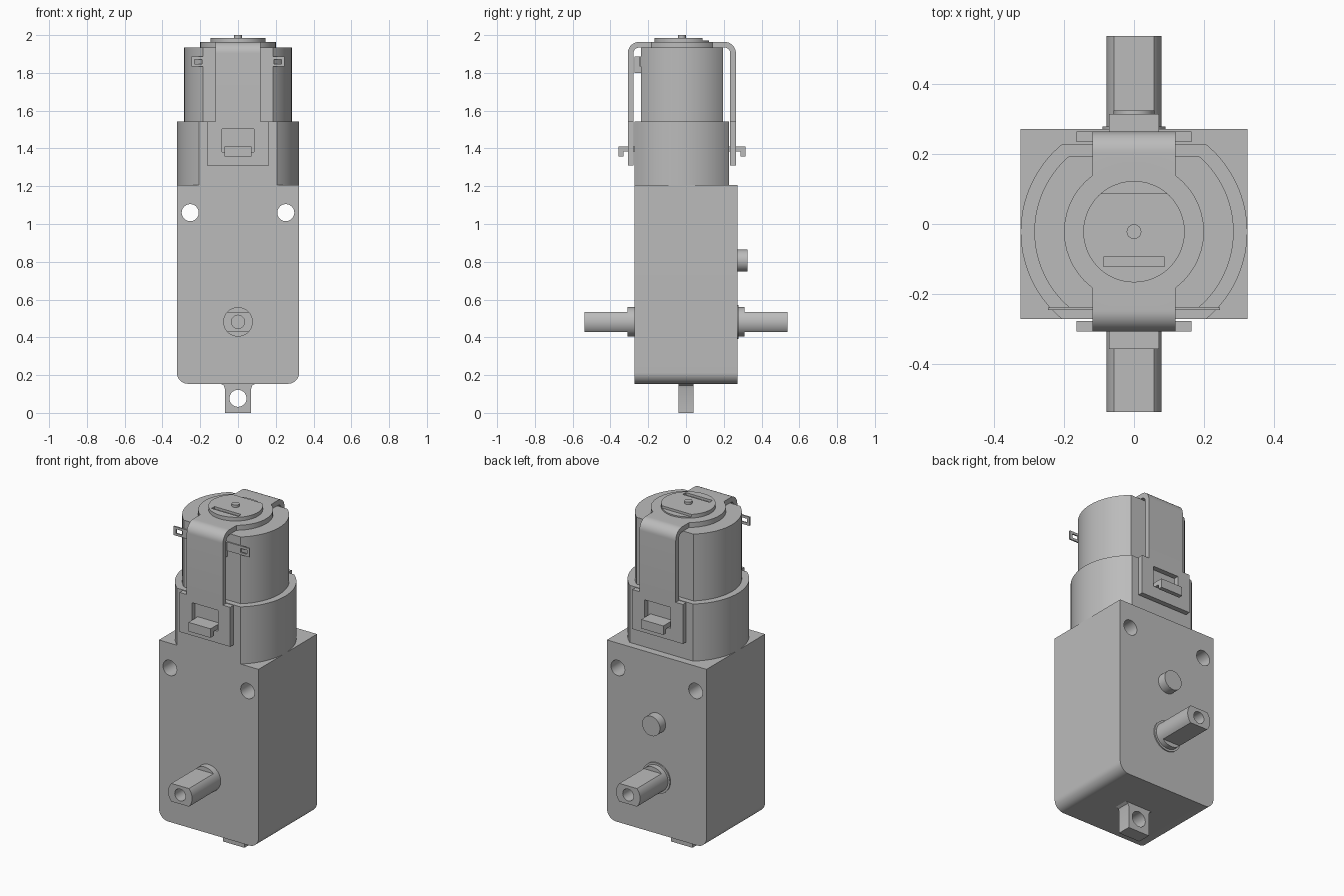
import bpy, bmesh, math

if "Cube" in bpy.data.objects:
    bpy.data.objects.remove(bpy.data.objects["Cube"])

grey = bpy.data.materials.new("plain grey")
grey.use_nodes = True
grey.diffuse_color = (0.5, 0.5, 0.5, 1)
grey.node_tree.nodes["Principled BSDF"].inputs["Base Color"].default_value = (0.5, 0.5, 0.5, 1)

AXIS_Y = -0.022   # motor axis
SHAFT_Z = 0.482


def prism(name, pts, axis, lo, hi):
    """Extrude a 2D outline along an axis; the outline uses the other two axes in order."""
    place = {"x": lambda a, b, d: (d, a, b),
             "y": lambda a, b, d: (a, d, b),
             "z": lambda a, b, d: (a, b, d)}[axis]
    bm = bmesh.new()
    low = [bm.verts.new(place(a, b, lo)) for a, b in pts]
    high = [bm.verts.new(place(a, b, hi)) for a, b in pts]
    bm.faces.new(low)
    bm.faces.new(high)
    for i in range(len(pts)):
        j = (i + 1) % len(pts)
        bm.faces.new((low[i], low[j], high[j], high[i]))
    bmesh.ops.recalc_face_normals(bm, faces=bm.faces)
    mesh = bpy.data.meshes.new(name)
    bm.to_mesh(mesh)
    bm.free()
    mesh.materials.append(grey)
    obj = bpy.data.objects.new(name, mesh)
    bpy.context.collection.objects.link(obj)
    return obj


def arc(a, b, r, start, end, n=12):
    return [(a + r * math.cos(start + (end - start) * i / n),
             b + r * math.sin(start + (end - start) * i / n)) for i in range(n + 1)]


def circle(a, b, r, n=48):
    return arc(a, b, r, 0, math.tau, n)[:-1]


def flatted(a, b, r, half, n=28):
    """Circle with two flats at b - half and b + half."""
    t = math.asin(half / r)
    return arc(a, b, r, -t, t, n) + arc(a, b, r, math.pi - t, math.pi + t, n)


def rect(a0, a1, b0, b1):
    return [(a0, b0), (a1, b0), (a1, b1), (a0, b1)]


def combine(obj, others, operation="DIFFERENCE"):
    """Apply booleans and drop the helper objects."""
    for other in others:
        mod = obj.modifiers.new("combine", "BOOLEAN")
        mod.operation = operation
        mod.solver = "EXACT"
        mod.object = other
    bpy.context.view_layer.update()
    deps = bpy.context.evaluated_depsgraph_get()
    mesh = bpy.data.meshes.new_from_object(obj.evaluated_get(deps))
    obj.modifiers.clear()
    obj.data = mesh
    for other in others:
        bpy.data.objects.remove(other)
    return obj


# Gearbox with rounded lower corners and mounting holes
W, D, R = 0.324, 0.272, 0.06
outline = ([(W, 1.206), (-W, 1.206)]
           + arc(-W + R, 0.154 + R, R, math.pi, 1.5 * math.pi)
           + arc(W - R, 0.154 + R, R, 1.5 * math.pi, math.tau))
gearbox = prism("gearbox", outline, "y", -D, D)
combine(gearbox, [prism("cutter", circle(s * 0.253, 1.06, 0.045), "y", -1, 1) for s in (-1, 1)])

# Mounting tab with flared root
half_tab = [(0.07, 0), (0.07, 0.13), (0.076, 0.146), (0.095, 0.156)]
tab = prism("mounting_tab", half_tab + [(-a, b) for a, b in reversed(half_tab)], "y", -0.04, 0.04)
combine(tab, [prism("cutter", circle(0, 0.077, 0.045), "y", -1, 1)])

# Output shaft: flatted ends, round collars, bored tips
for name, s in (("front", -1), ("back", 1)):
    shaft = prism(name + "_shaft", flatted(0, SHAFT_Z, 0.078, 0.053), "y", s * 0.2, s * 0.538)
    collar = prism(name + "_shaft_collar", circle(0, SHAFT_Z, 0.078), "y", s * 0.2, s * 0.31)
    for part in (shaft, collar):
        combine(part, [prism("cutter", circle(0, SHAFT_Z, 0.035), "y", s * 0.25, s * 0.7)])
prism("back_shaft_ring", circle(0, SHAFT_Z, 0.09), "y", 0.25, 0.279)

# Locating peg on the back
prism("locating_peg", circle(0, 0.806, 0.058), "y", 0.25, 0.325)

# Motor sleeve and motor can
prism("motor_sleeve", flatted(0, AXIS_Y, 0.324, 0.25), "z", 1.2, 1.542)
prism("motor_can", flatted(0, AXIS_Y, 0.285, 0.217), "z", 1.5, 1.935)

# Retaining strap: bent band joined with a round top plate
OUT, TH, TOP, BEND = 0.286, 0.03, 1.964, 0.06
y0, y1 = AXIS_Y - OUT, AXIS_Y + OUT
band = ([(y1, 1.542)] + arc(y1 - BEND, TOP - BEND, BEND, 0, math.pi / 2)
        + arc(y0 + BEND, TOP - BEND, BEND, math.pi / 2, math.pi)
        + [(y0, 1.542), (y0 + TH, 1.542)]
        + arc(y0 + BEND, TOP - BEND, BEND - TH, math.pi, math.pi / 2)
        + arc(y1 - BEND, TOP - BEND, BEND - TH, math.pi / 2, 0)
        + [(y1 - TH, 1.542)])
strap = prism("retaining_strap", band, "x", -0.118, 0.118)
combine(strap, [prism("top_plate", circle(0, AXIS_Y, 0.2), "z", TOP - TH, TOP)], "UNION")

# Strap clip plates with windows, and the sleeve hooks that catch them
for name, s in (("front", -1), ("back", 1)):
    outer = AXIS_Y + s * OUT
    inner = outer - s * TH
    plate = prism(name + "_clip_plate", rect(-0.165, 0.165, 1.31, 1.542), "y", inner, outer)
    combine(plate, [prism("cutter", rect(-0.085, 0.085, 1.38, 1.503), "y", -1, 1)])
    tip = outer + s * 0.05
    root = AXIS_Y + s * 0.2
    hook = [(root, 1.41), (tip, 1.41), (tip, 1.357), (tip - s * 0.026, 1.357),
            (tip - s * 0.026, 1.383), (root, 1.383)]
    prism(name + "_hook", hook, "x", -0.072, 0.072)

# End cap with a stepped segment and a shallow slot
cap = prism("end_cap", circle(0, AXIS_Y, 0.145), "z", 1.95, 1.986)
combine(cap, [prism("cutter", rect(-0.2, 0.2, 0.087, 0.2), "z", 1.972, 2.1),
              prism("cutter", rect(-0.087, 0.087, -0.122, -0.094), "z", 1.972, 2.1)])
prism("motor_pin", circle(0, AXIS_Y, 0.021, 24), "z", 1.95, 2.0)

# Terminals beside the strap
for name, s in (("left", 1), ("right", -1)):
    terminal = prism(name + "_terminal", rect(s * 0.1, s * 0.246, 1.834, 1.886), "y", -0.246, -0.238)
    combine(terminal, [prism("cutter", rect(s * 0.19, s * 0.23, 1.848, 1.872), "y", -1, 1)])
prism("terminal_block", rect(-0.1, 0.1, 1.8, 1.886), "y", -0.272, -0.23)

# Smooth curved walls, keep edges sharp
bpy.ops.object.select_all(action="DESELECT")
for obj in bpy.context.collection.objects:
    if obj.type == "MESH":
        obj.select_set(True)
        bpy.context.view_layer.objects.active = obj
bpy.ops.object.shade_smooth_by_angle(angle=math.radians(30))
